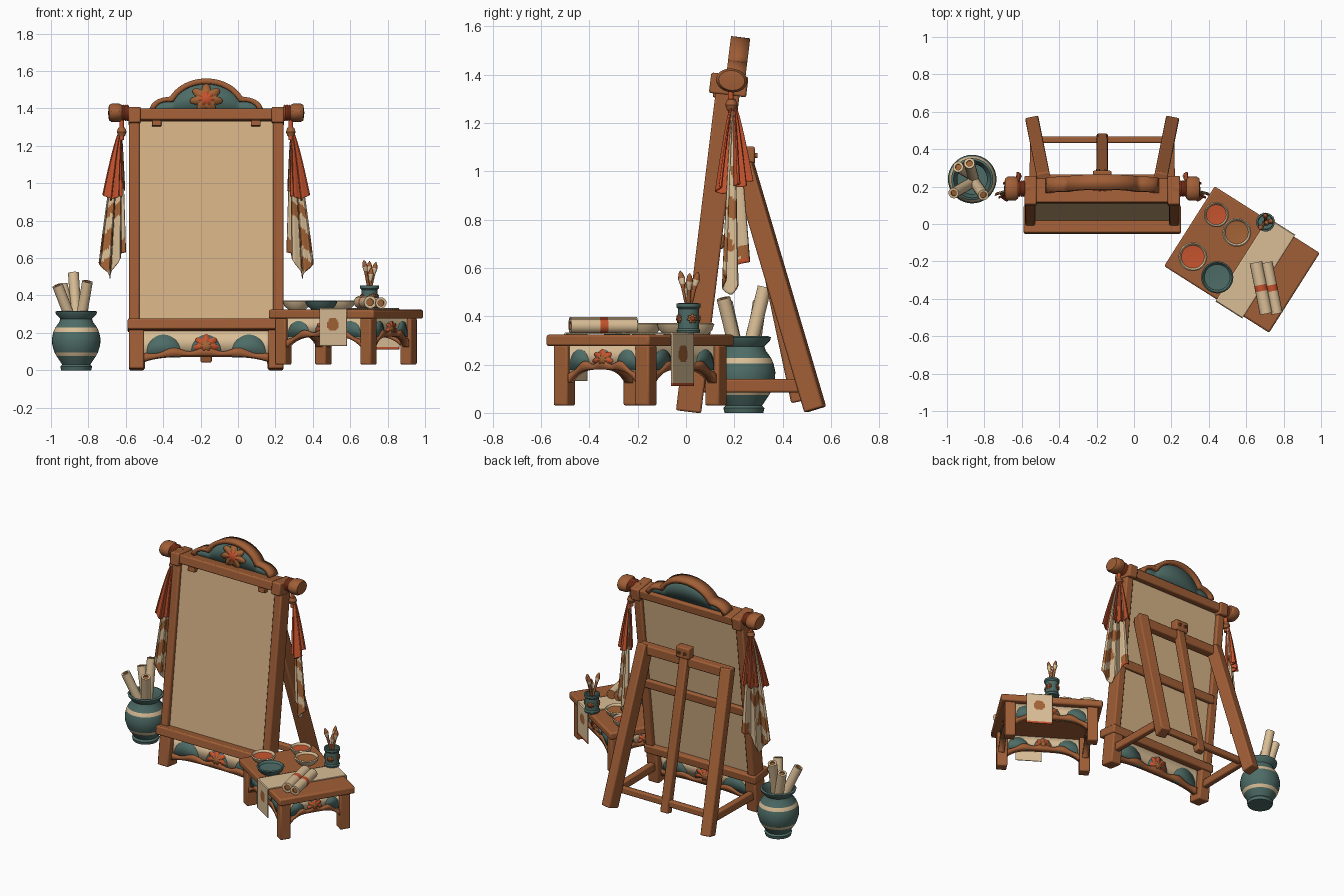
import bpy, bmesh, math
from mathutils import Matrix, Vector

if "Cube" in bpy.data.objects:
    bpy.data.objects.remove(bpy.data.objects["Cube"])


def material(name, *rgb):
    lin = [((v / 255 + 0.055) / 1.055) ** 2.4 for v in rgb] + [1]
    m = bpy.data.materials.new(name)
    m.use_nodes = True
    m.diffuse_color = lin
    m.node_tree.nodes["Principled BSDF"].inputs["Base Color"].default_value = lin
    return m


WOOD = material("warm wood", 160, 94, 54)
TEAL = material("teal glaze", 78, 108, 102)
CREAM = material("cream paper", 218, 190, 150)
CANVAS = material("canvas linen", 214, 178, 134)
RED = material("vermilion", 198, 84, 46)
PATCH = material("brown dye", 164, 100, 54)

made = []
T, R, I = Matrix.Translation, Matrix.Rotation, Matrix.Identity(4)


def finish(name, bm, M, mats, rule=None, bevel=0, thick=0):
    bmesh.ops.remove_doubles(bm, verts=bm.verts, dist=0.0002)
    bmesh.ops.recalc_face_normals(bm, faces=bm.faces)
    if rule:
        for f in bm.faces:
            f.material_index = int(rule(f.calc_center_median()))
    bm.transform(M)
    me = bpy.data.meshes.new(name)
    bm.to_mesh(me)
    bm.free()
    for m in mats:
        me.materials.append(m)
    ob = bpy.data.objects.new(name, me)
    bpy.context.collection.objects.link(ob)
    if thick:
        s = ob.modifiers.new("thickness", "SOLIDIFY")
        s.thickness, s.offset = thick, 0
    if bevel:
        b = ob.modifiers.new("bevel", "BEVEL")
        b.width, b.segments = bevel, 2
    made.append(ob)


def box(name, loc, size, mat=WOOD, M=I, bevel=0.008):
    bm = bmesh.new()
    bmesh.ops.create_cube(bm, size=1, matrix=T(loc) @ Matrix.Diagonal((*size, 1)))
    finish(name, bm, M, [mat], bevel=bevel)


def along(p, q):
    d = Vector(q) - Vector(p)
    return T(p) @ d.to_track_quat("Z", "Y").to_matrix().to_4x4(), d.length


def beam(name, p, q, w, d, M=I):
    A, n = along(p, q)
    box(name, (0, 0, n / 2), (w, d, n), WOOD, M @ A)


def sheet(name, fn, nu, nv, mats, M=I, rule=None, thick=0):
    bm = bmesh.new()
    g = [[bm.verts.new(fn(i / nu, j / nv)) for i in range(nu + 1)] for j in range(nv + 1)]
    for j in range(nv):
        for i in range(nu):
            bm.faces.new((g[j][i], g[j][i + 1], g[j + 1][i + 1], g[j + 1][i]))
    finish(name, bm, M, mats, rule, thick=thick)


def lathe(name, prof, M, mats, rule=None, seg=28):
    n = len(prof) - 1

    def fn(u, v):
        r, z = prof[round(v * n)]
        return r * math.cos(u * math.tau), r * math.sin(u * math.tau), z
    sheet(name, fn, seg, n, mats, M, rule)


def rod(name, p, q, r, mats, rule=None):
    A, n = along(p, q)
    lathe(name, [(0, 0), (r, 0), (r, n * .44), (r, n * .56), (r, n), (r * .55, n), (r * .55, n - .01), (0, n - .01)],
          A, mats, rule and (lambda c: rule(c, n)), 16)


def between(name, low, high, half, mat, M, thick, cx=0):
    # flat panel filling the gap between two curves
    def fn(u, v):
        x = (2 * u - 1) * half
        a, b = low(x), high(x)
        return cx + x, 0, a + (b - a) * v
    sheet(name, fn, 40, 1, [mat], M, thick=thick)


def lotus(name, M, size, thick, outer, inner):
    for part, s, t, m in (("petals", size, thick, outer), ("heart", size * .5, thick + .008, inner)):
        def fn(u, v):
            a = u * math.tau
            r = s * v * (.62 + .38 * abs(math.cos(3.5 * (a - math.pi / 2))))
            return r * math.cos(a) * 1.15, 0, r * math.sin(a)
        sheet(f"{name}_{part}", fn, 56, 1, [m], M, thick=t)


def apron(name, M, half, z0, z1, rise, rim):
    # painted panel over an arched rail
    def arch(x):
        return z0 + rise * (1 - (x / half) ** 4)
    between(name + "_panel", lambda x: arch(x) + rim * .5, lambda x: z1, half, CREAM, M, .016)
    between(name + "_arch", arch, lambda x: arch(x) + rim * (1 + .3 * math.cos(x / half * 12)), half, WOOD, M, .04)
    mid = z0 + rise + rim * .5
    tall = (z1 - mid) * .8
    for s, w in ((-.68, .27), (0, .24), (.68, .27)):
        between(name + "_cloud", lambda x: mid - (rim * .6 if s else 0),
                lambda x: mid + tall * math.sqrt(max(0, 1 - (x / w / half) ** 2)),
                w * half, TEAL, M, .026, s * half)
    lotus(name + "_lotus", M @ T((0, 0, mid + tall * .4)), tall * .62, .034, RED, PATCH)


# --- leaning frame with canvas
C = -0.17
E = T((C, .01, 0)) @ R(math.radians(-7), 4, "X")
box("canvas", (0, 0, .80), (.73, .05, 1.08), CANVAS, E, .004)
box("top_rail", (0, 0, 1.372), (.83, .13, .06), M=E)
box("bottom_rail", (0, -.015, .24), (.84, .15, .057), M=E)
box("back_rail", (0, .045, .72), (.76, .03, .06), M=E)
for s in (-1, 1):
    box("frame_post", (s * .385, 0, .78), (.056, .1, 1.16), M=E)
    box("frame_foot", (s * .372, 0, .112), (.08, .105, .215), M=E)
    box("corner_block", (s * .383, 0, 1.368), (.066, .155, .085), M=E)
    box("canvas_clip", (s * .265, -.04, 1.325), (.05, .04, .03), M=E, bevel=.004)
    K = E @ T((s * .40, .01, 1.388)) @ R(s * math.pi / 2, 4, "Y")
    lathe("knob", [(0, -.02), (.03, -.02), (.03, .045), (.05, .05), (.06, .065), (.06, .105), (.05, .12), (0, .125)],
          K @ Matrix.Diagonal((.82, 1.08, 1, 1)), [WOOD])
    for k in range(3):
        lathe("cord_wrap", [(.028, .012), (.042, .015), (.044, .02), (.042, .025), (.028, .028)],
              K @ T((0, 0, k * .012)), [RED])
apron("frame_apron", E, .335, .045, .215, .03, .035)


# --- crest
def lobes(x, k):
    def dome(d, w, h):
        return h * math.sqrt(max(0, 1 - (d / w) ** 2))
    return 1.395 + max(dome(x, .215 - k, .175 - k), dome(abs(x) - .2, .105 - k, .075 - k * .8))


N = E @ T((0, .025, 0))
between("crest_panel", lambda x: 1.39, lambda x: lobes(x, .025), .275, TEAL, N, .03)
sheet("crest_rim", lambda u, v: ((2 * u - 1) * (.303 - .025 * v), 0, lobes((2 * u - 1) * (.303 - .025 * v), .028 * v)),
      60, 1, [WOOD], N, thick=.08)
lotus("crest_lotus", N @ T((0, -.018, 1.465)), .078, .02, PATCH, RED)

# --- rear stand
for s in (-1, 1):
    beam("rear_leg", (C + s * .37, .535, .014), (C + s * .31, .235, 1.03), .072, .085)
    beam("side_stretcher", (C + s * .372, .05, .112), (C + s * .365, .47, .112), .04, .055)
beam("rear_crossbar", (C - .35, .45, .11), (C + .35, .45, .11), .035, .045)
beam("stand_top_bar", (C - .345, .235, 1.0), (C + .345, .235, 1.0), .06, .065)
beam("centre_strut", (C, .46, .045), (C, .245, 1.06), .06, .05)
box("strut_block", (C, .255, 1.065), (.10, .06, .075))
for s in (-1, 1):
    rod("strut_peg", (C + s * .022, .28, 1.065), (C + s * .022, .295, 1.065), .01, [WOOD])


# --- hanging cloths
def cloth(name, s, a, b, za, zb, tip, mats, rule, top):
    def fn(u, v):
        w = .12 + .88 * v ** .8
        m = Vector((.455, .195))
        p = m.lerp(Vector(a).lerp(Vector(b), u), w)
        fold = .018 * w * math.sin(u * 15)
        z = za + (zb - za) * u - tip * max(0, 1 - abs(u - .62) / .38)
        return C + s * (p.x + fold * .6), p.y + fold, top + (z - top) * v
    sheet(name, fn, 28, 60, mats, I, rule, .006)


def dyed(c):
    if c.z < .64 and c.y > .22:
        return 2
    return c.z < 1.05 and math.sin(c.z * 26 + abs(c.x - C) * 22) * math.sin(c.y * 45 + c.z * 14) > .36 - (c.z < .72) * .2


for s in (-1, 1):
    cloth("dyed_banner", s, (.43, .255), (.565, .14), .63, .575, .11, [CREAM, PATCH, RED], dyed, 1.25)
    cloth("front_red_streamer", s, (.45, .185), (.545, .125), .93, .94, .03, [RED], None, 1.27)
    cloth("back_red_streamer", s, (.435, .265), (.52, .2), .96, .95, .02, [RED], None, 1.27)
    x = C + s * .452
    rod("banner_cord", (x, .185, 1.23), (x, .185, 1.39), .012, [RED])
    lathe("banner_bead", [(0, -.03), (.018, -.022), (.026, 0), (.018, .022), (0, .03)], T((x, .188, 1.275)), [WOOD])

# --- vase with rolled papers
lathe("vase", [(0, 0), (.08, 0), (.085, .02), (.075, .03), (.105, .075), (.116, .095), (.128, .135), (.13, .17),
               (.122, .205), (.112, .228), (.09, .258), (.085, .275), (.108, .30), (.112, .313), (.10, .318),
               (.08, .28), (.08, .2), (0, .2)], T((-.865, .24, 0)), [TEAL, CREAM],
      lambda c: c.xy.length > .095 and (.08 < c.z < .094 or .207 < c.z < .222), 36)
for p, q in (((-.86, .25, .21), (-.88, .325, .52)), ((-.87, .22, .21), (-.965, .165, .455)),
             ((-.85, .22, .21), (-.805, .155, .475)), ((-.88, .27, .21), (-.94, .305, .46))):
    rod("rolled_paper", p, q, .029, [CREAM, PATCH], lambda c, n: c.z > n - .015 and c.xy.length < .018)

# --- low table
D = T((.577, -.19, 0)) @ R(math.radians(-32.4), 4, "Z")
box("table_top", (0, 0, .30), (.665, .505, .048), M=D, bevel=.01)
for sx in (-1, 1):
    for sy in (-1, 1):
        box("table_leg", (sx * .27, sy * .2, .155), (.068, .068, .25), M=D)
    apron("table_end_apron", D @ T((sx * .275, 0, 0)) @ R(math.pi / 2, 4, "Z"), .17, .12, .28, .06, .03)
    apron("table_side_apron", D @ T((0, sx * .205, 0)), .24, .12, .28, .06, .03)

# --- table runner draped over both edges
EDGE, TOP = .262, .329


def runner(u, v):
    d = -.46 + v * .94
    over = max(0, abs(d) - EDGE)
    return .17 * u, max(-EDGE, min(EDGE, d)), TOP - over


sheet("table_runner", runner, 24, 140, [CREAM, PATCH, RED], D,
      lambda c: 2 if c.z < .125 else c.z < .32 and math.hypot(c.x - .085, c.z - .245) < .036, .006)

# --- paint bowls
for x, y, r, body, paint in ((.44, .05, .067, CREAM, RED), (.55, -.045, .077, CREAM, PATCH),
                             (.315, -.175, .077, CREAM, RED), (.445, -.285, .086, TEAL, TEAL)):
    lathe("paint_bowl", [(0, 0), (r * .6, 0), (r * .88, .02), (r, .043), (r * .92, .048), (r * .8, .034), (0, .03)],
          T((x, y, .324)), [body, paint], lambda c: c.z > .028 and c.xy.length < r * .83)

# --- brush cup and brushes
CUP = Vector((.703, .01, .33))
lathe("brush_cup", [(0, 0), (.046, 0), (.049, .012), (.043, .02), (.043, .1), (.05, .108), (.05, .122), (.04, .124),
                    (.038, .03), (0, .03)], T(CUP), [TEAL])
for k in range(4):
    a = k * math.pi / 2 + .4
    lotus("cup_flower", T(CUP + Vector((.043 * math.sin(a), -.043 * math.cos(a), .06))) @ R(a, 4, "Z"),
          .02, .006, PATCH, RED)
for dx, dy, h in ((-.03, -.035, .26), (.035, .005, .25), (.0, .04, .255), (.01, -.005, .22)):
    A, n = along(CUP + Vector((-dx * .3, -dy * .3, .03)), CUP + Vector((dx, dy, h)))
    lathe("brush", [(0, 0), (.007, 0), (.009, n - .07), (.011, n - .06), (.015, n - .035), (.009, n - .012), (0, n)],
          A, [CREAM, WOOD], lambda c: c.z < n - .065 or c.z > n - .045, 12)

# --- tied scroll lying on the table
for dx, r in ((-.028, .034), (.03, .03)):
    rod("table_scroll", (.68 + dx, -.205, .33 + r), (.735 + dx, -.48, .33 + r), r, [CREAM, RED, PATCH],
        lambda c, n: 2 if c.xy.length < r * .7 and (c.z > n - .015 or c.z < .001) else n * .45 < c.z < n * .55)

bpy.ops.object.select_all(action="DESELECT")
for ob in made:
    ob.select_set(True)
bpy.context.view_layer.objects.active = made[0]
bpy.ops.object.shade_smooth_by_angle(angle=math.radians(35))
